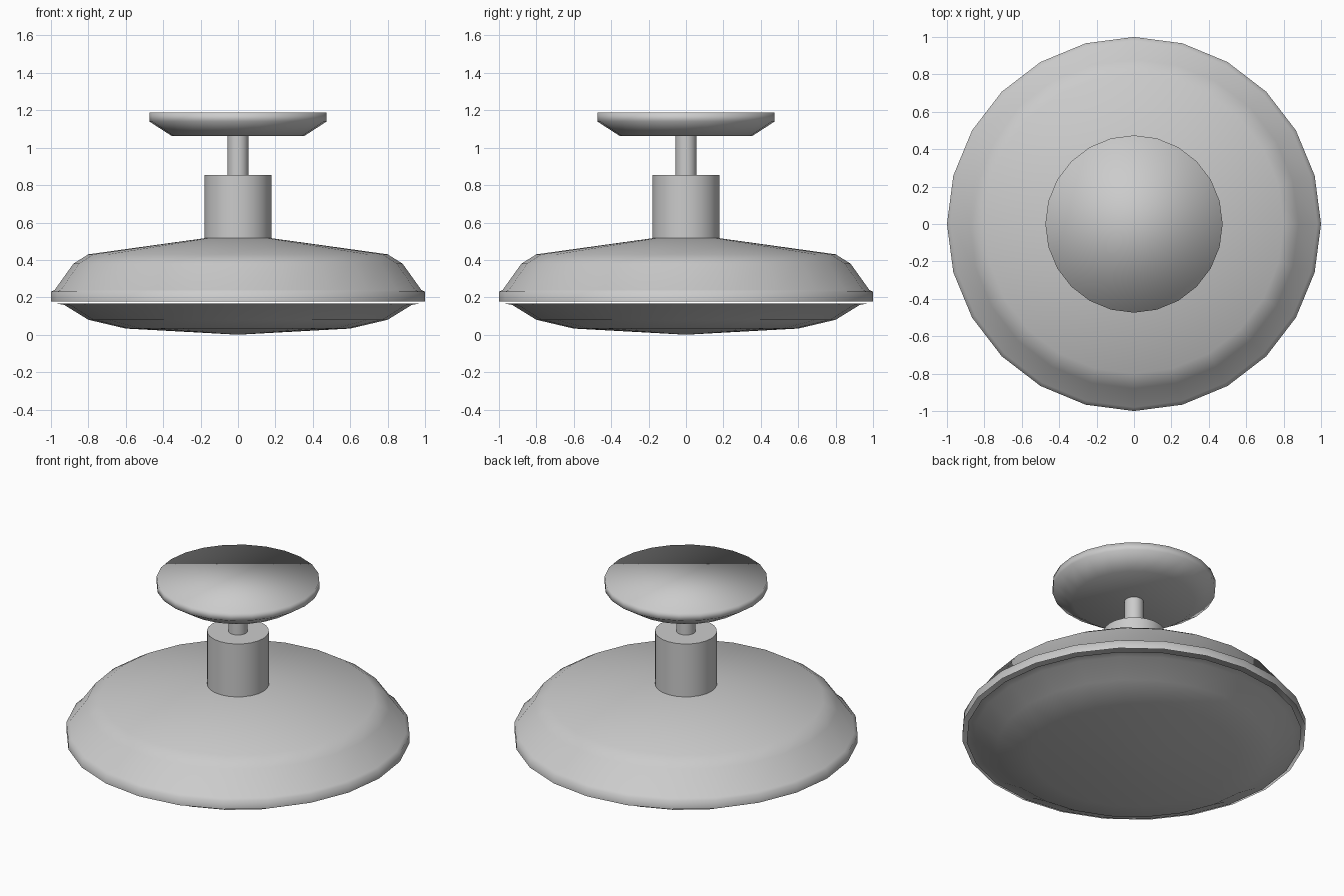
import bpy
import bmesh
from math import cos, sin, pi, radians

SIDES = 24

cube = bpy.data.objects.get("Cube")
if cube:
    bpy.data.objects.remove(cube, do_unlink=True)

grey = bpy.data.materials.new("light_grey")
grey.use_nodes = True
grey.diffuse_color = (0.6, 0.6, 0.6, 1)
grey.node_tree.nodes["Principled BSDF"].inputs["Base Color"].default_value = (0.6, 0.6, 0.6, 1)


def lathe(name, profile, cap_low=True, cap_high=True, sharp_angle=None):
    """Spin a (radius, height) profile, listed from low to high, about z."""
    bm = bmesh.new()
    rings = []
    for r, z in profile:
        if r == 0:
            rings.append([bm.verts.new((0, 0, z))] * SIDES)
        else:
            rings.append([bm.verts.new((r * cos(2 * pi * i / SIDES), r * sin(2 * pi * i / SIDES), z))
                          for i in range(SIDES)])
    for low, high in zip(rings, rings[1:]):
        for i in range(SIDES):
            j = (i + 1) % SIDES
            corners = dict.fromkeys((low[i], low[j], high[j], high[i]))
            bm.faces.new(list(corners))
    if cap_low and profile[0][0] > 0:
        bm.faces.new(rings[0][::-1])
    if cap_high and profile[-1][0] > 0:
        bm.faces.new(rings[-1])
    mesh = bpy.data.meshes.new(name)
    bm.to_mesh(mesh)
    bm.free()
    mesh.materials.append(grey)
    obj = bpy.data.objects.new(name, mesh)
    bpy.context.collection.objects.link(obj)
    bpy.ops.object.select_all(action='DESELECT')
    obj.select_set(True)
    bpy.context.view_layer.objects.active = obj
    if sharp_angle:
        bpy.ops.object.shade_smooth_by_angle(angle=radians(sharp_angle))
    else:
        bpy.ops.object.shade_smooth()
    return obj


# Shallow bowl under the lamp, open at the top
lathe("diffuser", [(0, 0), (0.18, 0.01), (0.6, 0.033), (0.8, 0.08), (0.93, 0.16), (0.975, 0.167)],
      cap_high=False)

# Wide shade with an upright rim, open underneath
lathe("shade", [(1, 0.177), (1, 0.23), (0.98, 0.24), (0.88, 0.38), (0.8, 0.43), (0.18, 0.516), (0, 0.516)],
      cap_low=False)

# Socket housing and hanging rod
lathe("socket_housing", [(0.18, 0.5), (0.18, 0.855)], sharp_angle=30)
lathe("hanging_rod", [(0.056, 0.85), (0.056, 1.07)], sharp_angle=30)

# Ceiling mount, softly shaded across its flat faces
lathe("ceiling_mount", [(0.355, 1.063), (0.474, 1.14), (0.474, 1.188)])
